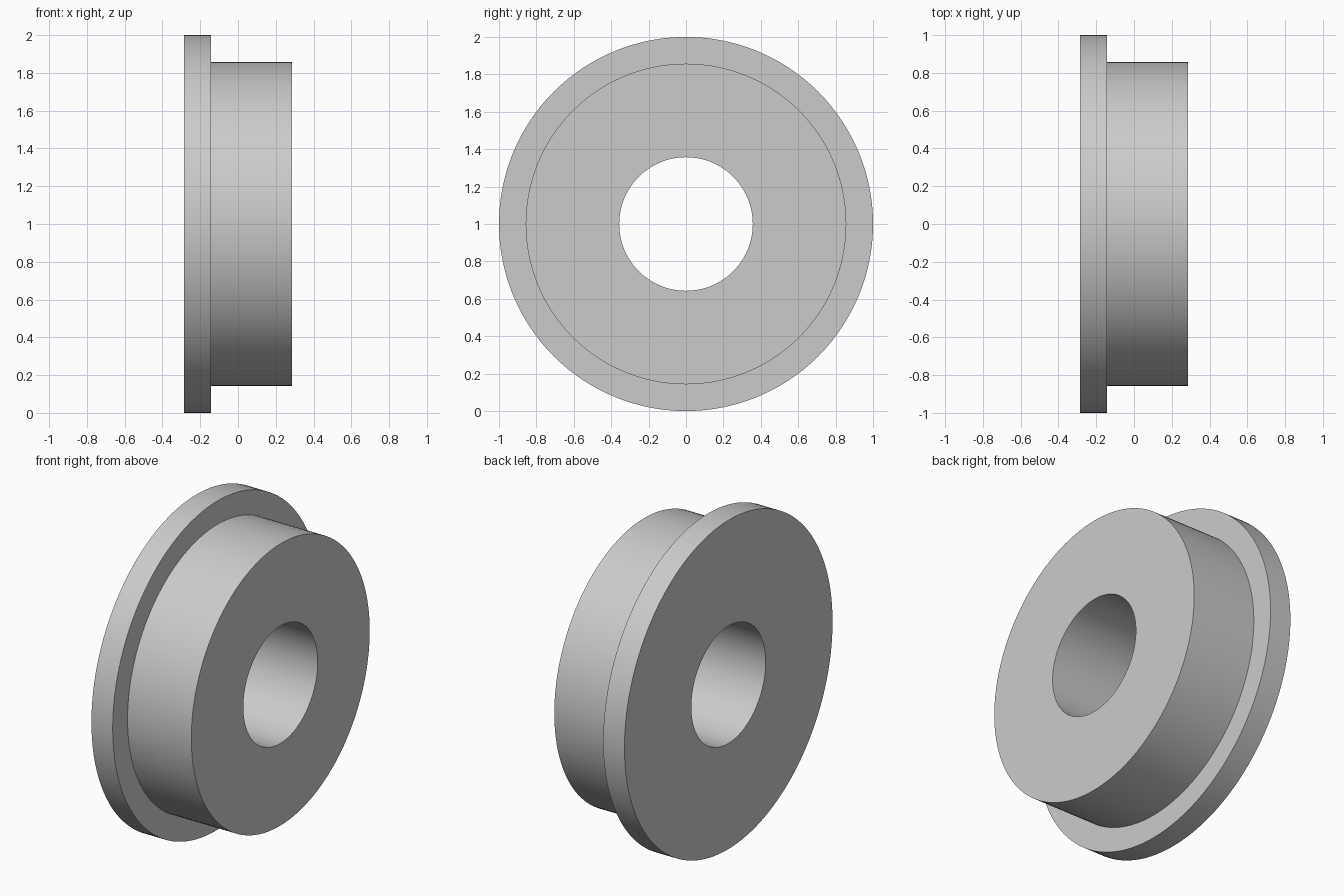
import bpy, bmesh
from math import radians, tau, sin, cos

SEGMENTS = 128
AXIS_HEIGHT = 1.0

cube = bpy.data.objects.get("Cube")
if cube:
    bpy.data.objects.remove(cube, do_unlink=True)


def flat_material(name, color):
    mat = bpy.data.materials.new(name)
    mat.use_nodes = True
    mat.diffuse_color = color
    mat.node_tree.nodes["Principled BSDF"].inputs["Base Color"].default_value = color
    return mat


def lathe_ring(name, profile, mat):
    """Revolve a closed (x, radius) profile around the x axis."""
    bm = bmesh.new()
    rings = []
    for i in range(SEGMENTS):
        a = tau * i / SEGMENTS
        rings.append([bm.verts.new((x, r * cos(a), r * sin(a))) for x, r in profile])
    count = len(profile)
    for i in range(SEGMENTS):
        here, after = rings[i], rings[(i + 1) % SEGMENTS]
        for j in range(count):
            k = (j + 1) % count
            bm.faces.new((here[j], here[k], after[k], after[j]))
    bmesh.ops.recalc_face_normals(bm, faces=bm.faces)
    mesh = bpy.data.meshes.new(name)
    bm.to_mesh(mesh)
    bm.free()
    mesh.materials.append(mat)
    obj = bpy.data.objects.new(name, mesh)
    obj.location.z = AXIS_HEIGHT
    bpy.context.collection.objects.link(obj)
    return obj


grey = flat_material("light grey", (0.6, 0.6, 0.6, 1))

# Flanged bushing: wide flange, narrower barrel and a straight bore
back, shoulder, front = -0.286, -0.143, 0.286
flange, barrel, bore = 1.0, 0.857, 0.357
bushing = lathe_ring("flanged_bushing", [
    (back, bore), (back, flange), (shoulder, flange),
    (shoulder, barrel), (front, barrel), (front, bore),
], grey)

# Smooth round walls, sharp rims
bpy.ops.object.select_all(action="DESELECT")
bushing.select_set(True)
bpy.context.view_layer.objects.active = bushing
bpy.ops.object.shade_smooth_by_angle(angle=radians(30))
